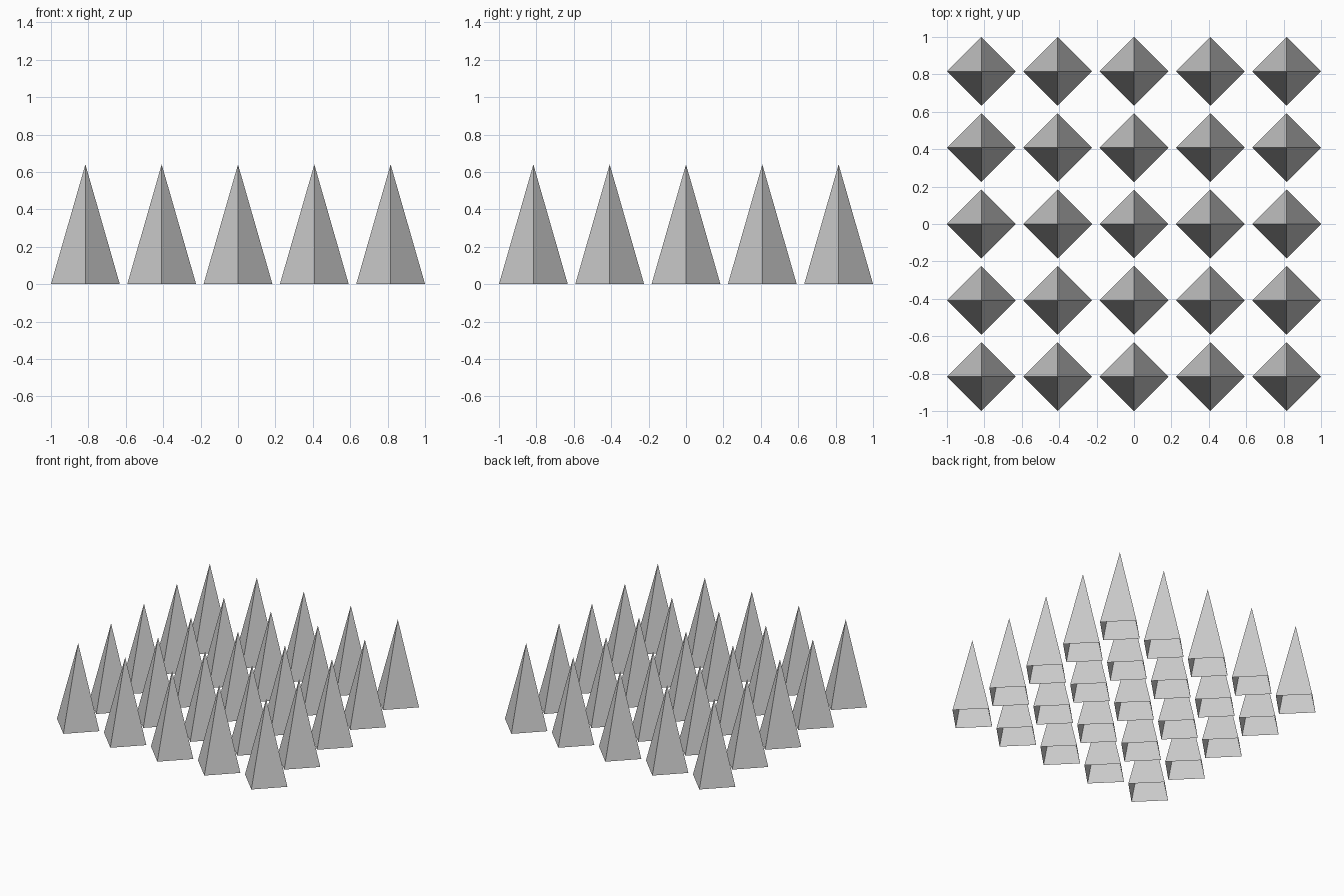
import bpy

if "Cube" in bpy.data.objects:
    bpy.data.objects.remove(bpy.data.objects["Cube"])

COUNT = 5        # spikes per side
RADIUS = 0.184   # half diagonal of each diamond base
HEIGHT = 0.64
PITCH = 2 * (1 - RADIUS) / (COUNT - 1)


def spike(row, col):
    # four-sided pyramid shell, open underneath, corners on the axes
    x = -1 + RADIUS + col * PITCH
    y = -1 + RADIUS + row * PITCH
    bpy.ops.mesh.primitive_cone_add(
        vertices=4, radius1=RADIUS, radius2=0, depth=HEIGHT,
        end_fill_type='NOTHING', location=(x, y, HEIGHT / 2))
    bpy.context.object.name = f"spike_{row + 1}_{col + 1}"


# square field of spikes
for row in range(COUNT):
    for col in range(COUNT):
        spike(row, col)
